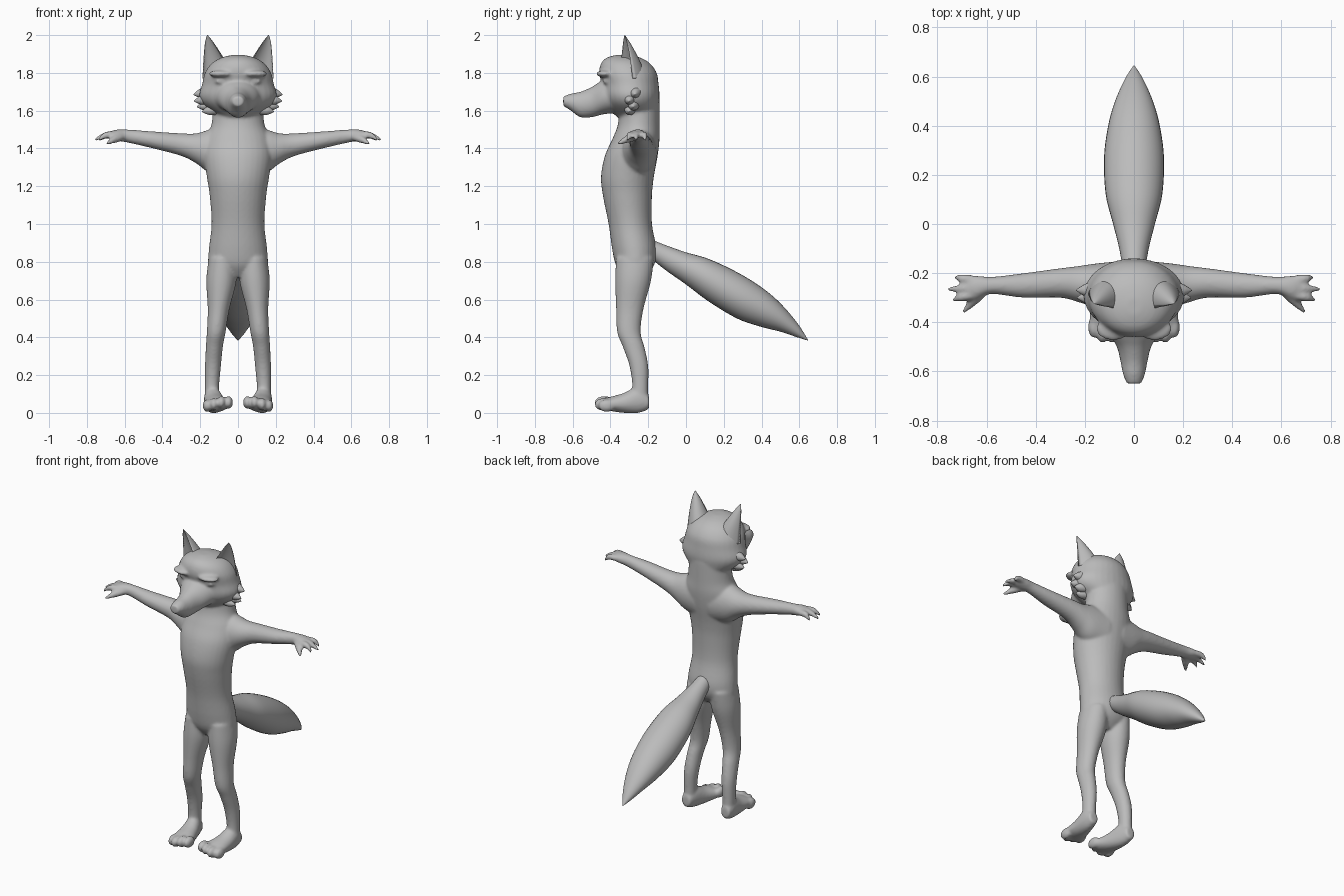
import bpy
import bmesh
import math
from mathutils import Vector, Matrix

cube = bpy.data.objects.get("Cube")
if cube:
    bpy.data.objects.remove(cube, do_unlink=True)

fur_grey = bpy.data.materials.new("fur_grey")
fur_grey.use_nodes = True
GREY = (0.5, 0.5, 0.5, 1)
fur_grey.diffuse_color = GREY
fur_grey.node_tree.nodes["Principled BSDF"].inputs["Base Color"].default_value = GREY


def spline(stations, steps=5):
    """Smoothly resample rows of numbers."""
    rows = [Vector(s) for s in stations]
    rows = [rows[0]] + rows + [rows[-1]]
    result = []
    for a, b, c, d in zip(rows, rows[1:], rows[2:], rows[3:]):
        for k in range(steps):
            t = k / steps
            result.append(b + (c - a) * (t / 2)
                          + (a * 2 - b * 5 + c * 4 - d) * (t * t / 2)
                          + (b * 3 - a - c * 3 + d) * (t ** 3 / 2))
    return result + [rows[-1]]


def skin(bm, rings):
    """Bridge rings of points into a closed tube."""
    loops = [[bm.verts.new(p) for p in ring] for ring in rings]
    n = len(loops[0])
    for low, high in zip(loops, loops[1:]):
        for i in range(n):
            j = (i + 1) % n
            bm.faces.new((low[i], low[j], high[j], high[i]))
    bm.faces.new(loops[0])
    bm.faces.new(loops[-1])


def loft(bm, axis, stations, sides=(1,), n=32):
    """Oval rings along an axis: position, then min and max of the other two."""
    for side in sides:
        rings = []
        for t, a0, a1, b0, b1 in spline(stations):
            ring = []
            for i in range(n):
                angle = math.tau * i / n
                p = [(a0 + a1) / 2 + (a1 - a0) / 2 * math.cos(angle),
                     (b0 + b1) / 2 + (b1 - b0) / 2 * math.sin(angle)]
                p.insert("xyz".index(axis), t)
                ring.append((p[0] * side, p[1], p[2]))
            rings.append(ring)
        skin(bm, rings)


def limb(bm, points, n=16):
    """Mirrored round digits through points with radii."""
    for side in BOTH:
        rows = spline(points, 4)
        along = Vector((rows[-1] - rows[0])[:3]).normalized()
        turn = along.to_track_quat("Z", "Y")
        rings = []
        for row in rows:
            ring = []
            for i in range(n):
                angle = math.tau * i / n
                p = Vector(row[:3]) + turn @ Vector((math.cos(angle), math.sin(angle), 0)) * row[3]
                ring.append((p.x * side, p.y, p.z))
            rings.append(ring)
        skin(bm, rings)


def ball(bm, centre, size):
    """Mirrored ellipsoids."""
    for side in BOTH:
        place = Matrix.Translation((centre[0] * side, centre[1], centre[2]))
        bmesh.ops.create_uvsphere(bm, u_segments=20, v_segments=12, radius=1,
                                  matrix=place @ Matrix.Diagonal((*size, 1)))


def finish(bm, name, voxel=0):
    bmesh.ops.recalc_face_normals(bm, faces=bm.faces)
    for face in bm.faces:
        face.smooth = True
    mesh = bpy.data.meshes.new(name)
    bm.to_mesh(mesh)
    bm.free()
    mesh.materials.append(fur_grey)
    obj = bpy.data.objects.new(name, mesh)
    bpy.context.collection.objects.link(obj)
    if voxel:
        remesh = obj.modifiers.new("blend", "REMESH")
        remesh.mode = "VOXEL"
        remesh.voxel_size = voxel
        remesh.use_smooth_shade = True
        smooth = obj.modifiers.new("soften", "SMOOTH")
        smooth.factor = 0.5
        smooth.iterations = 8
    return obj


BOTH = (1, -1)
body = bmesh.new()

# Torso and neck
loft(body, "z", [
    (.72, -.06, .06, -.33, -.22), (.78, -.15, .15, -.37, -.17),
    (.86, -.155, .155, -.39, -.155), (1, -.14, .14, -.41, -.18),
    (1.15, -.15, .15, -.44, -.18), (1.25, -.165, .165, -.45, -.17),
    (1.36, -.18, .18, -.43, -.15), (1.45, -.17, .17, -.39, -.14),
    (1.53, -.14, .14, -.36, -.14), (1.65, -.13, .13, -.35, -.14)])

# Arms and palms
loft(body, "x", [
    (.05, -.34, -.15, 1.25, 1.51), (.15, -.34, -.16, 1.27, 1.5),
    (.22, -.32, -.17, 1.32, 1.48), (.3, -.3, -.18, 1.36, 1.48),
    (.45, -.3, -.2, 1.4, 1.49), (.58, -.285, -.215, 1.43, 1.5),
    (.64, -.305, -.21, 1.44, 1.5), (.68, -.3, -.22, 1.45, 1.49)], BOTH)

# Fingers and thumbs
for y, tip_x, tip_y in ((-.23, .73, -.215), (-.26, .76, -.265), (-.285, .74, -.31)):
    limb(body, [(.64, y, 1.47, .02), (.7, (y + tip_y) / 2, 1.47, .018), (tip_x, tip_y, 1.445, .007)])
limb(body, [(.62, -.28, 1.46, .022), (.66, -.32, 1.445, .019), (.695, -.36, 1.425, .007)])

# Legs
loft(body, "z", [
    (.05, .1, .175, -.3, -.2), (.14, .1, .175, -.285, -.2),
    (.25, .09, .175, -.3, -.2), (.35, .08, .17, -.335, -.22),
    (.43, .065, .165, -.365, -.24), (.55, .045, .16, -.37, -.225),
    (.7, .008, .168, -.375, -.185), (.82, .01, .155, -.37, -.17)], BOTH)

# Feet and toes
loft(body, "y", [
    (-.195, .11, .17, .02, .09), (-.25, .09, .18, 0, .14),
    (-.33, .065, .18, 0, .105), (-.4, .04, .18, .01, .085),
    (-.44, .04, .175, .02, .07)], BOTH)
for x, y, z in ((.05, -.425, .055), (.088, -.44, .055), (.128, -.44, .045), (.163, -.42, .038)):
    ball(body, (x, y, z), (.024, .045, .034))

# Skull with wide cheeks
loft(body, "z", [
    (1.57, -.1, .1, -.37, -.15), (1.63, -.18, .18, -.42, -.145),
    (1.68, -.205, .205, -.44, -.14), (1.74, -.19, .19, -.445, -.145),
    (1.8, -.175, .175, -.46, -.155), (1.85, -.14, .14, -.45, -.19),
    (1.88, -.09, .09, -.42, -.24), (1.895, -.03, .03, -.37, -.3)])

# Muzzle and nose
loft(body, "y", [
    (-.36, -.14, .14, 1.59, 1.77), (-.44, -.105, .105, 1.58, 1.76),
    (-.5, -.07, .07, 1.565, 1.725), (-.56, -.055, .055, 1.565, 1.7),
    (-.61, -.045, .045, 1.6, 1.69), (-.65, -.03, .03, 1.625, 1.675)])

# Brows and eyes
ball(body, (.085, -.425, 1.795), (.07, .05, .02))
ball(body, (.09, -.41, 1.755), (.035, .03, .018))
finish(body, "body", .008)

# Bushy tail
tail = bmesh.new()
loft(tail, "y", [
    (-.19, -.045, .045, .82, .92), (-.1, -.06, .06, .75, .885),
    (0, -.085, .085, .68, .85), (.12, -.115, .115, .59, .815),
    (.27, -.122, .122, .5, .745), (.4, -.105, .105, .455, .665),
    (.5, -.077, .077, .43, .58), (.59, -.037, .037, .4, .475), (.645, -.002, .002, .383, .388)])
finish(tail, "tail")

# Ears: crescent sections, hollow towards the front
for side, label in ((1, "left"), (-1, "right")):
    ear = bmesh.new()
    turn = Matrix.Rotation(math.radians(25), 3, "Z")
    rings = []
    for z, x, y, wide, deep in spline([
            (1.77, .12, -.315, .075, .11), (1.84, .125, -.32, .066, .09),
            (1.9, .138, -.32, .047, .06), (1.96, .153, -.323, .024, .028), (2, .162, -.325, .002, .002)]):
        ring = []
        for i in range(28):
            angle = math.tau * i / 28
            s = math.sin(angle)
            p = turn @ Vector((wide * math.cos(angle), deep * (s if s > 0 else -s * .45), 0))
            ring.append(((x + p.x) * side, y + p.y, z))
        rings.append(ring)
    skin(ear, rings)
    finish(ear, label + "_ear")

# Cheek fur tufts
tufts = bmesh.new()
for x, y, z in ((.235, -.27, 1.685), (.232, -.3, 1.65), (.218, -.28, 1.62), (.19, -.3, 1.595)):
    limb(tufts, [(x - .09, y + .01, z + .02, .035), (x - .035, y, z + .005, .024), (x, y, z, .002)])
finish(tufts, "cheek_tufts")
